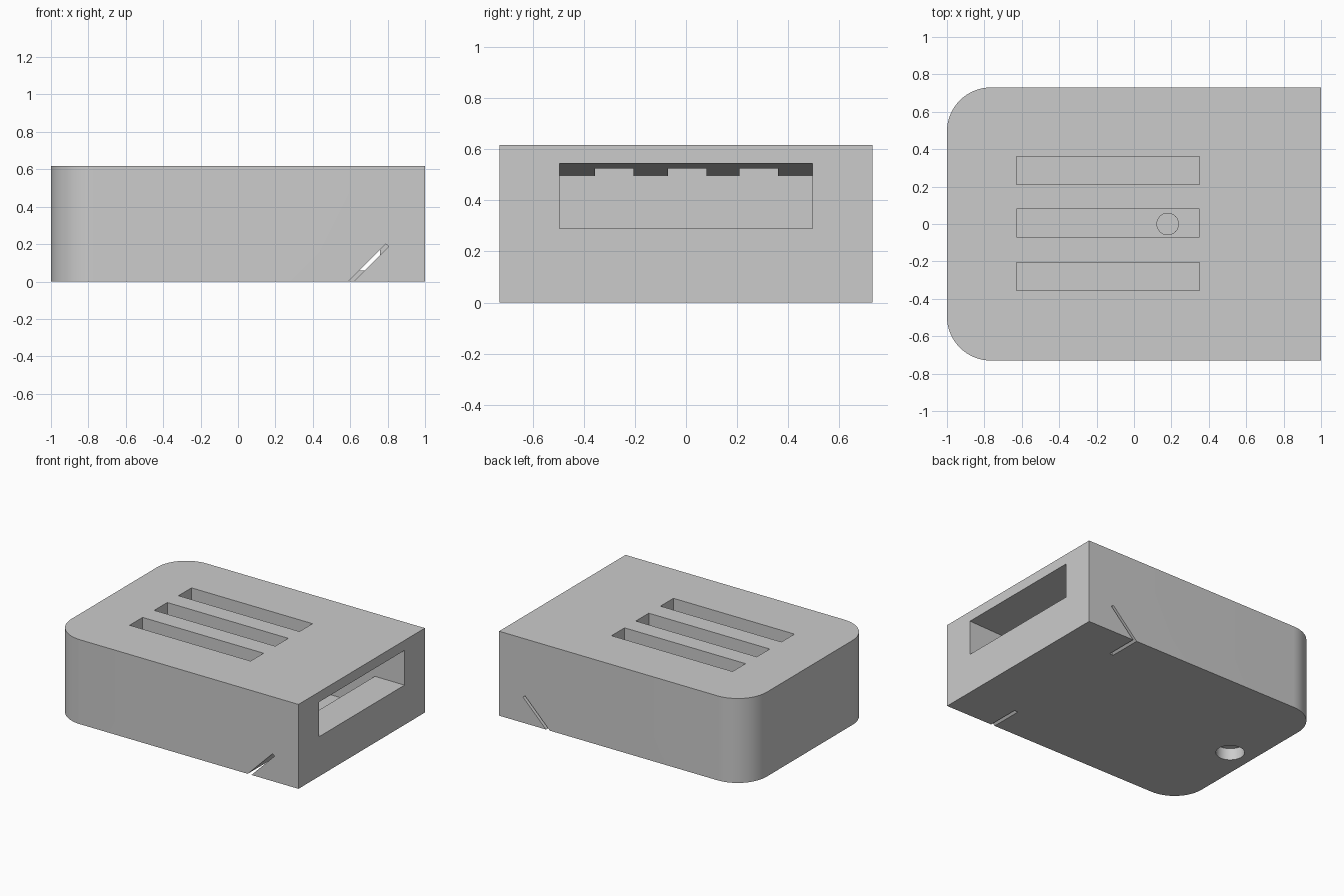
import bpy, bmesh, math
from mathutils import Vector

if "Cube" in bpy.data.objects:
    bpy.data.objects.remove(bpy.data.objects["Cube"])

grey = bpy.data.materials.new("grey plastic")
grey.diffuse_color = (0.6, 0.6, 0.6, 1)
grey.use_nodes = True
grey.node_tree.nodes["Principled BSDF"].inputs["Base Color"].default_value = grey.diffuse_color


def prism(name, points, direction):
    """Extrude a closed 3D outline along a direction into a solid."""
    bm = bmesh.new()
    face = bm.faces.new([bm.verts.new(p) for p in points])
    extruded = bmesh.ops.extrude_face_region(bm, geom=[face])["geom"]
    moved = [v for v in extruded if isinstance(v, bmesh.types.BMVert)]
    bmesh.ops.translate(bm, verts=moved, vec=Vector(direction))
    bmesh.ops.recalc_face_normals(bm, faces=bm.faces[:])
    mesh = bpy.data.meshes.new(name)
    bm.to_mesh(mesh)
    bm.free()
    mesh.materials.append(grey)
    obj = bpy.data.objects.new(name, mesh)
    bpy.context.collection.objects.link(obj)
    return obj


def side_prism(name, profile, y0, y1):
    return prism(name, [(x, y0, z) for x, z in profile], (0, y1 - y0, 0))


def cylinder(name, x, y, r, z0, z1, sides=48):
    ring = [(x + r * math.cos(2 * math.pi * i / sides),
             y + r * math.sin(2 * math.pi * i / sides), z0) for i in range(sides)]
    return prism(name, ring, (0, 0, z1 - z0))


def smooth(obj):
    bpy.ops.object.select_all(action='DESELECT')
    obj.select_set(True)
    bpy.context.view_layer.objects.active = obj
    bpy.ops.object.shade_smooth_by_angle(angle=math.radians(30))


# Case: block with two rounded corners on the closed end
W, H, R, N = 0.73, 0.617, 0.235, 16
outline = [(1, -W, 0), (1, W, 0)]
for cy, start in ((W - R, 90), (R - W, 180)):
    for i in range(N + 1):
        a = math.radians(start + 90 * i / N)
        outline.append((R - 1 + R * math.cos(a), cy + R * math.sin(a), 0))
case = prism("case", outline, (0, 0, H))

cutters = []
# Hollow with a raised sill at the mouth and a gently sloping ceiling
cutters.append(side_prism("hollow_cutter",
    [(-0.63, 0.06), (0.76, 0.06), (0.76, 0.29), (1.05, 0.29),
     (1.05, 0.545), (-0.63, 0.495)], -0.495, 0.495))

# Three vent slots in the roof
for y in (-0.28, 0.005, 0.285):
    cutters.append(side_prism("vent_cutter",
        [(-0.628, 0.4), (0.35, 0.4), (0.35, 0.7), (-0.628, 0.7)], y - 0.075, y + 0.075))

# Slanted slits through both side walls
slit = [(0.58, -0.01), (0.61, -0.01), (0.807, 0.187), (0.79, 0.2)]
for y0, y1 in ((-0.8, -0.49), (0.49, 0.8)):
    cutters.append(side_prism("slit_cutter", slit, y0, y1))

# Blind round hole in the underside
cutters.append(cylinder("hole_cutter", -0.83, 0, 0.095, -0.05, 0.085))

for c in cutters:
    mod = case.modifiers.new(c.name, 'BOOLEAN')
    mod.operation, mod.solver, mod.object = 'DIFFERENCE', 'EXACT', c
bpy.context.view_layer.objects.active = case
for mod in list(case.modifiers):
    bpy.ops.object.modifier_apply(modifier=mod.name)
for c in cutters:
    bpy.data.objects.remove(c)
smooth(case)

# Small round peg on the floor of the hollow
smooth(cylinder("floor_peg", 0.18, 0, 0.06, 0.055, 0.15, 32))
